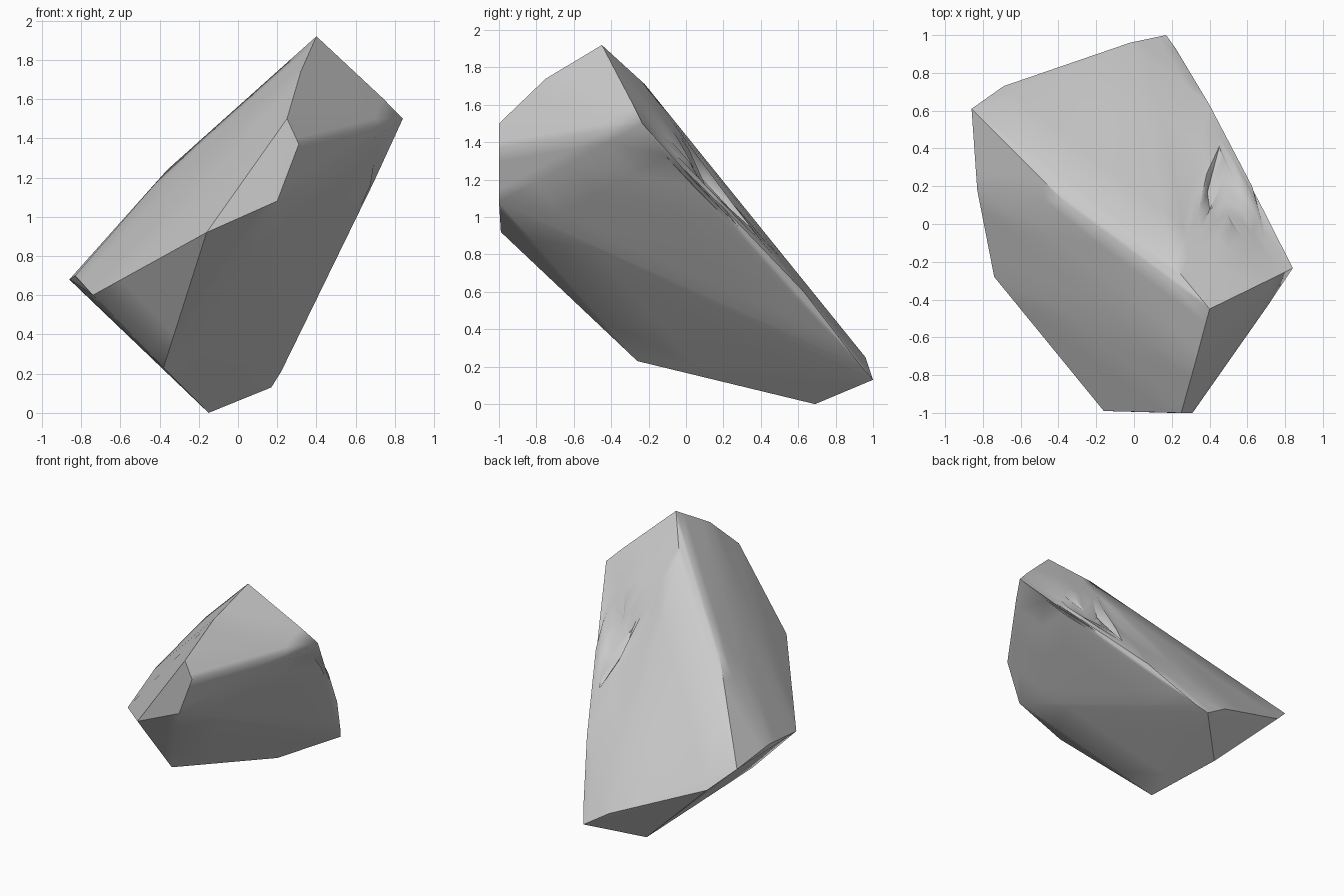
import bpy, bmesh, math
from mathutils import Vector

if "Cube" in bpy.data.objects:
    bpy.data.objects.remove(bpy.data.objects["Cube"])

# Corner points of the boulder, grouped by facet edge
peak = [(.40, -.45, 1.92), (.85, -.23, 1.50), (.32, -.75, 1.74), (.21, -.22, 1.71)]
ridge = [(0, -.07, 1.46), (-.12, -.06, 1.45), (-.36, .11, 1.24), (-.86, .61, .68)]
back_edge = [(-.69, .73, .52), (-.50, .78, .45), (-.02, .96, .25), (.17, 1, .13)]
right_edge = [(.40, .63, .60), (.47, .34, .95), (.50, .32, .82),
              (.52, -.02, 1.38), (.71, -.08, 1.34), (.22, .93, .21)]
left_edge = [(-.83, .18, .70), (-.74, -.28, .60), (-.08, -.58, 1.22)]
nose = [(-.16, -.99, .92), (.25, -1, 1.50), (.31, -1, 1.37), (.20, -1, 1.08)]
base = [(-.15, .69, 0), (-.38, -.26, .23), (-.25, -.68, .65)]

# Chipped places: centre, push, radius
chips = [((.77, -.08, 1.36), (-.06, -.02, 0), .24),
         ((.45, .15, 1.18), (-.02, -.04, -.04), .20),
         ((-.26, .45, .92), (0, -.02, -.02), .20)]

bm = bmesh.new()
for p in peak + ridge + back_edge + right_edge + left_edge + nose + base:
    bm.verts.new(p)
res = bmesh.ops.convex_hull(bm, input=bm.verts[:])
loose = [v for v in bm.verts if not v.link_faces]
bmesh.ops.delete(bm, geom=loose, context='VERTS')

# Refine the facets and press in the chips
bmesh.ops.subdivide_edges(bm, edges=bm.edges[:], cuts=3, use_grid_fill=True)
for centre, push, radius in chips:
    for v in bm.verts:
        d = (v.co - Vector(centre)).length / radius
        if d < 1:
            v.co += Vector(push) * (1 - d * d)
bmesh.ops.triangulate(bm, faces=bm.faces[:])
bmesh.ops.recalc_face_normals(bm, faces=bm.faces[:])

mesh = bpy.data.meshes.new("boulder")
bm.to_mesh(mesh)
bm.free()
rock = bpy.data.objects.new("boulder", mesh)
bpy.context.collection.objects.link(rock)
bpy.context.view_layer.objects.active = rock
rock.select_set(True)
bpy.ops.object.shade_smooth_by_angle(angle=math.radians(40))
